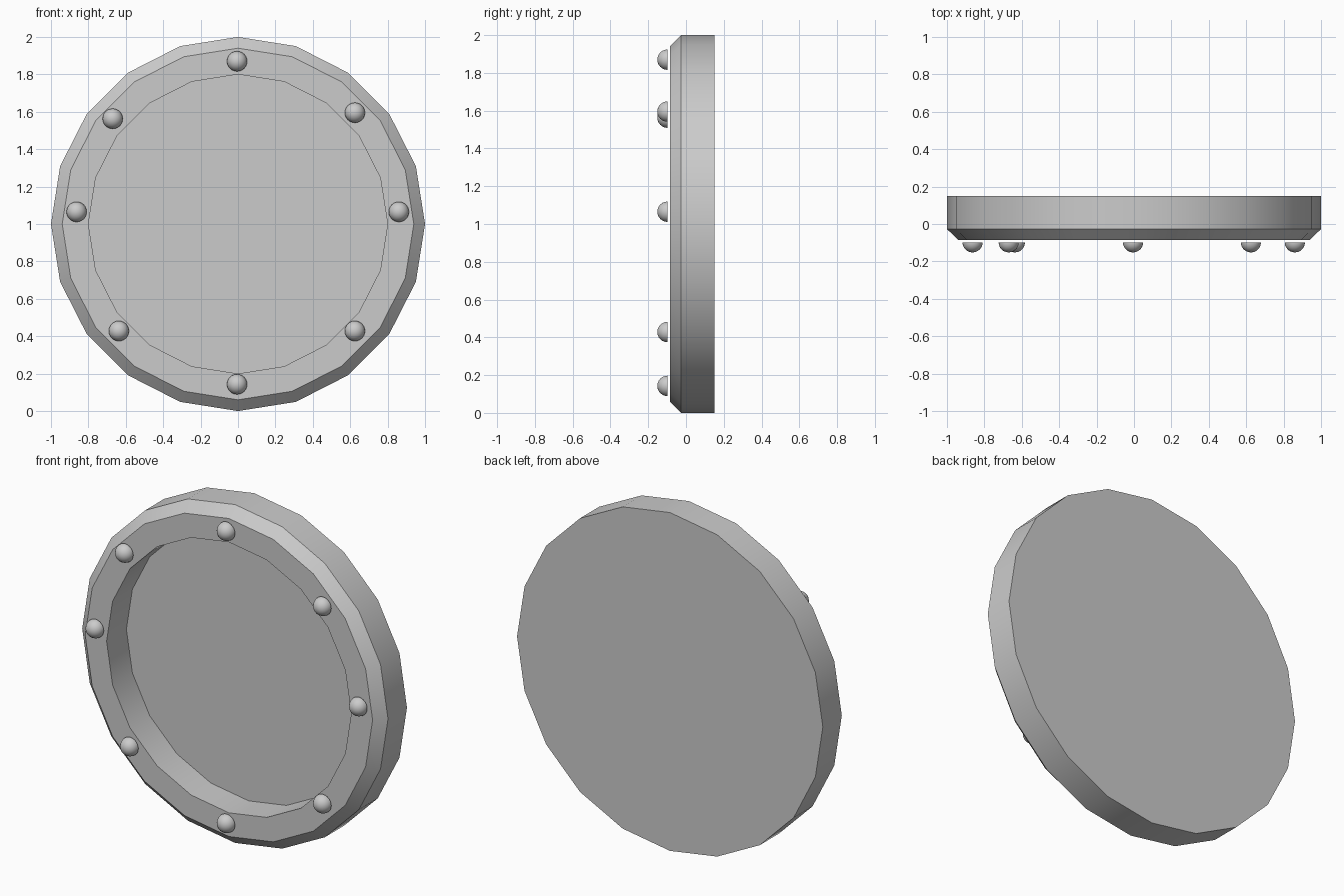
import bpy, bmesh, math
from mathutils import Vector

if "Cube" in bpy.data.objects:
    bpy.data.objects.remove(bpy.data.objects["Cube"])

SIDES = 20


def finish(bm, name):
    bmesh.ops.recalc_face_normals(bm, faces=bm.faces)
    mesh = bpy.data.meshes.new(name)
    bm.to_mesh(mesh)
    bm.free()
    obj = bpy.data.objects.new(name, mesh)
    bpy.context.collection.objects.link(obj)
    bpy.ops.object.select_all(action='DESELECT')
    obj.select_set(True)
    bpy.context.view_layer.objects.active = obj
    bpy.ops.object.shade_smooth_by_angle(angle=math.radians(30))
    return obj


# Round frame: (radius, y) profile from back face round to the recess floor
profile = [(1.0, 0.15), (1.0, -0.027), (0.94, -0.085), (0.8, -0.085), (0.8, 0.10)]
bm = bmesh.new()
rings = []
for r, y in profile:
    angles = [2 * math.pi * i / SIDES for i in range(SIDES)]
    rings.append([bm.verts.new((r * math.cos(a), y, 1 + r * math.sin(a))) for a in angles])
for a, b in zip(rings, rings[1:]):
    for i in range(SIDES):
        j = (i + 1) % SIDES
        bm.faces.new((a[i], a[j], b[j], b[i]))
bm.faces.new(rings[0])
bm.faces.new(rings[-1])
finish(bm, "round_frame")

# Half-dome rivets just in front of the rim
rivets = [(-0.005, 1.87), (0.625, 1.595), (0.86, 1.065), (0.625, 0.428),
          (-0.005, 0.143), (-0.637, 0.428), (-0.863, 1.065), (-0.67, 1.563)]
for n, (x, z) in enumerate(rivets, 1):
    bm = bmesh.new()
    bmesh.ops.create_uvsphere(bm, u_segments=24, v_segments=12, radius=0.054)
    bmesh.ops.bisect_plane(bm, geom=bm.verts[:] + bm.edges[:] + bm.faces[:],
                           plane_co=(0, 0, 0), plane_no=(0, 1, 0), clear_outer=True)
    bmesh.ops.translate(bm, verts=bm.verts, vec=Vector((x, -0.098, z)))
    finish(bm, f"rivet_{n}")
